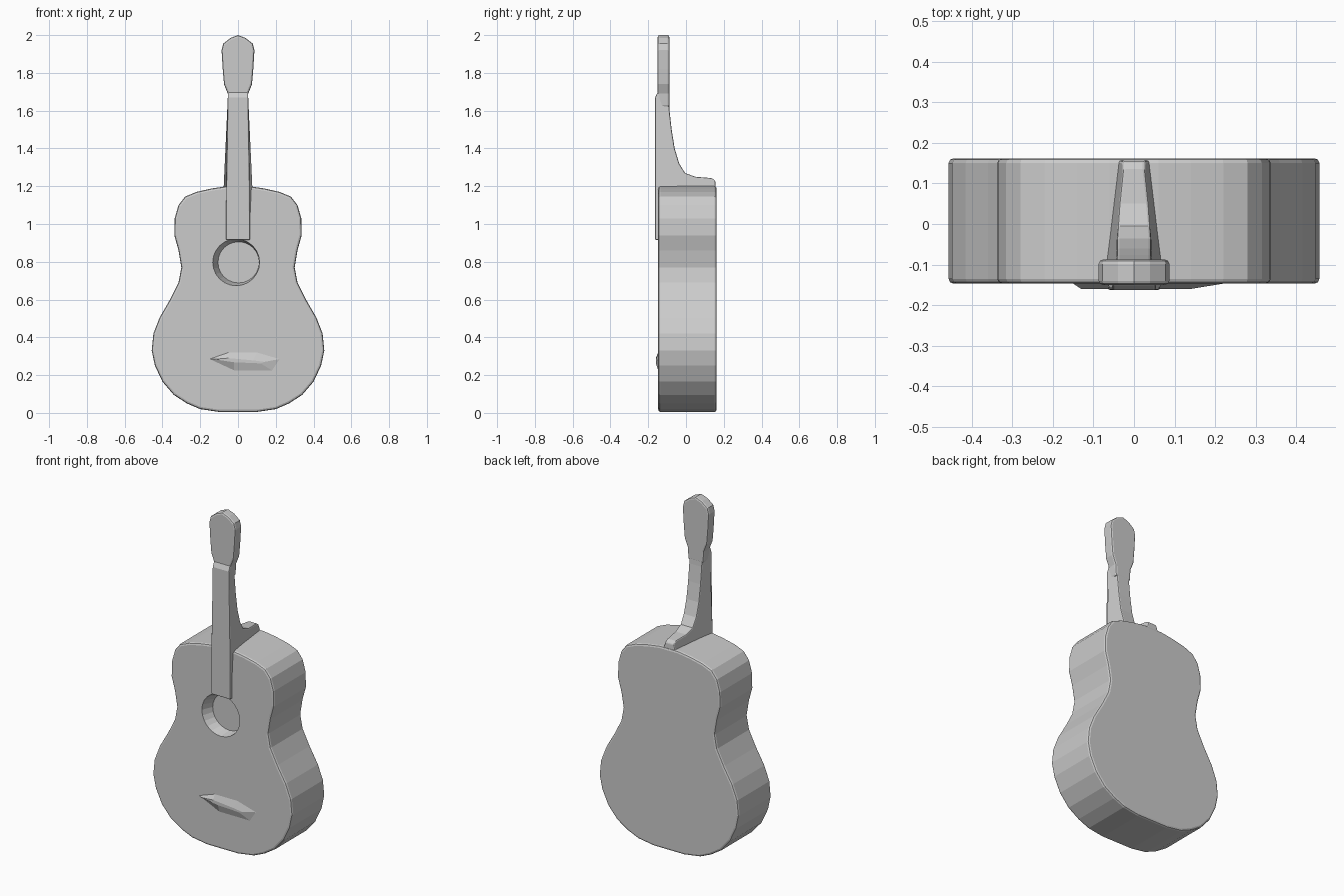
import bpy
import bmesh
import math

cube = bpy.data.objects.get("Cube")
if cube:
    bpy.data.objects.remove(cube, do_unlink=True)

grey = bpy.data.materials.new("plain grey")
grey.use_nodes = True
COLOUR = (0.6, 0.6, 0.6, 1)
grey.diffuse_color = COLOUR
grey.node_tree.nodes["Principled BSDF"].inputs["Base Color"].default_value = COLOUR


def loft(name, rings, bevel=0.0):
    """Bridge matching rings of points, cap both ends, optionally round the rims."""
    bm = bmesh.new()
    loops = [[bm.verts.new(p) for p in ring] for ring in rings]
    n = len(loops[0])
    for a, b in zip(loops, loops[1:]):
        for i in range(n):
            j = (i + 1) % n
            bm.faces.new((a[i], a[j], b[j], b[i]))
    bm.faces.new(loops[0])
    bm.faces.new(loops[-1])
    bmesh.ops.recalc_face_normals(bm, faces=bm.faces)
    mesh = bpy.data.meshes.new(name)
    bm.to_mesh(mesh)
    bm.free()
    mesh.materials.append(grey)
    obj = bpy.data.objects.new(name, mesh)
    bpy.context.collection.objects.link(obj)
    if bevel:
        mod = obj.modifiers.new("rounded rim", 'BEVEL')
        mod.width = bevel
        mod.segments = 2
        mod.limit_method = 'ANGLE'
        mod.angle_limit = math.radians(50)
    return obj


def mirrored(half):
    """Close a right-hand (x, z) outline with its mirror image."""
    return half + [(-x, z) for x, z in reversed(half) if x > 0]


def slab(name, outline, front, back, bevel):
    return loft(name, [[(x, y, z) for x, z in outline] for y in (front, back)], bevel)


def circle(x, y, z, radius, sides=24):
    steps = [math.tau * i / sides for i in range(sides)]
    return [(x + radius * math.cos(a), y, z + radius * math.sin(a)) for a in steps]


# Waisted body
body = slab("body", mirrored([
    (0.10, 0.005), (0.20, 0.02), (0.27, 0.05), (0.34, 0.095), (0.40, 0.165),
    (0.44, 0.25), (0.457, 0.33), (0.448, 0.42), (0.415, 0.505), (0.36, 0.60),
    (0.315, 0.69), (0.30, 0.77), (0.315, 0.86), (0.337, 0.94), (0.335, 1.03),
    (0.315, 1.10), (0.28, 1.145), (0.22, 1.17), (0.14, 1.188), (0.06, 1.20)]),
    -0.147, 0.162, 0.012)

# Shallow sound hole with sloping wall
cutter = loft("sound_hole_cutter", [circle(-0.012, -0.2, 0.797, 0.126),
                                    circle(-0.010, -0.147, 0.797, 0.124),
                                    circle(0.003, -0.085, 0.797, 0.109)])
cutter.hide_render = True
cut = body.modifiers.new("sound hole", 'BOOLEAN')
cut.operation = 'DIFFERENCE'
cut.object = cutter
bpy.context.view_layer.objects.active = body
for mod in list(body.modifiers):
    bpy.ops.object.modifier_apply(modifier=mod.name)
bpy.data.objects.remove(cutter, do_unlink=True)

# Neck and heel: side profile as (y, z, half width)
profile = [
    (-0.163, 0.915, 0.064), (-0.163, 1.20, 0.062), (-0.163, 1.67, 0.054),
    (-0.150, 1.70, 0.054), (-0.092, 1.70, 0.044), (-0.087, 1.60, 0.042),
    (-0.076, 1.50, 0.042), (-0.060, 1.40, 0.042), (-0.036, 1.32, 0.042),
    (-0.005, 1.27, 0.040), (0.05, 1.25, 0.036), (0.135, 1.243, 0.027),
    (0.155, 1.23, 0.027), (0.158, 1.18, 0.042), (-0.05, 1.18, 0.076),
    (-0.135, 1.18, 0.076), (-0.135, 0.915, 0.064)]
loft("neck", [[(side * w, y, z) for y, z, w in profile] for side in (-1, 1)], 0.006)

# Headstock with peaked top
slab("headstock", mirrored([
    (0.050, 1.62), (0.054, 1.69), (0.074, 1.74), (0.081, 1.82), (0.087, 1.92),
    (0.078, 1.955), (0.040, 1.985), (0.0, 2.0)]), -0.150, -0.088, 0.010)

# Low ridge of the bridge, steeper below than above
base = [(-0.15, 0.285), (-0.02, 0.225), (0.18, 0.225), (0.22, 0.285), (0.10, 0.32), (-0.05, 0.32)]
crest = [(-0.13, 0.284), (-0.02, 0.268), (0.12, 0.262), (0.14, 0.27), (0.08, 0.278), (-0.05, 0.29)]
loft("bridge", [[(x, -0.140, z) for x, z in base],
                [(x, -0.147, z) for x, z in base],
                [(x, -0.160, z) for x, z in crest]])
